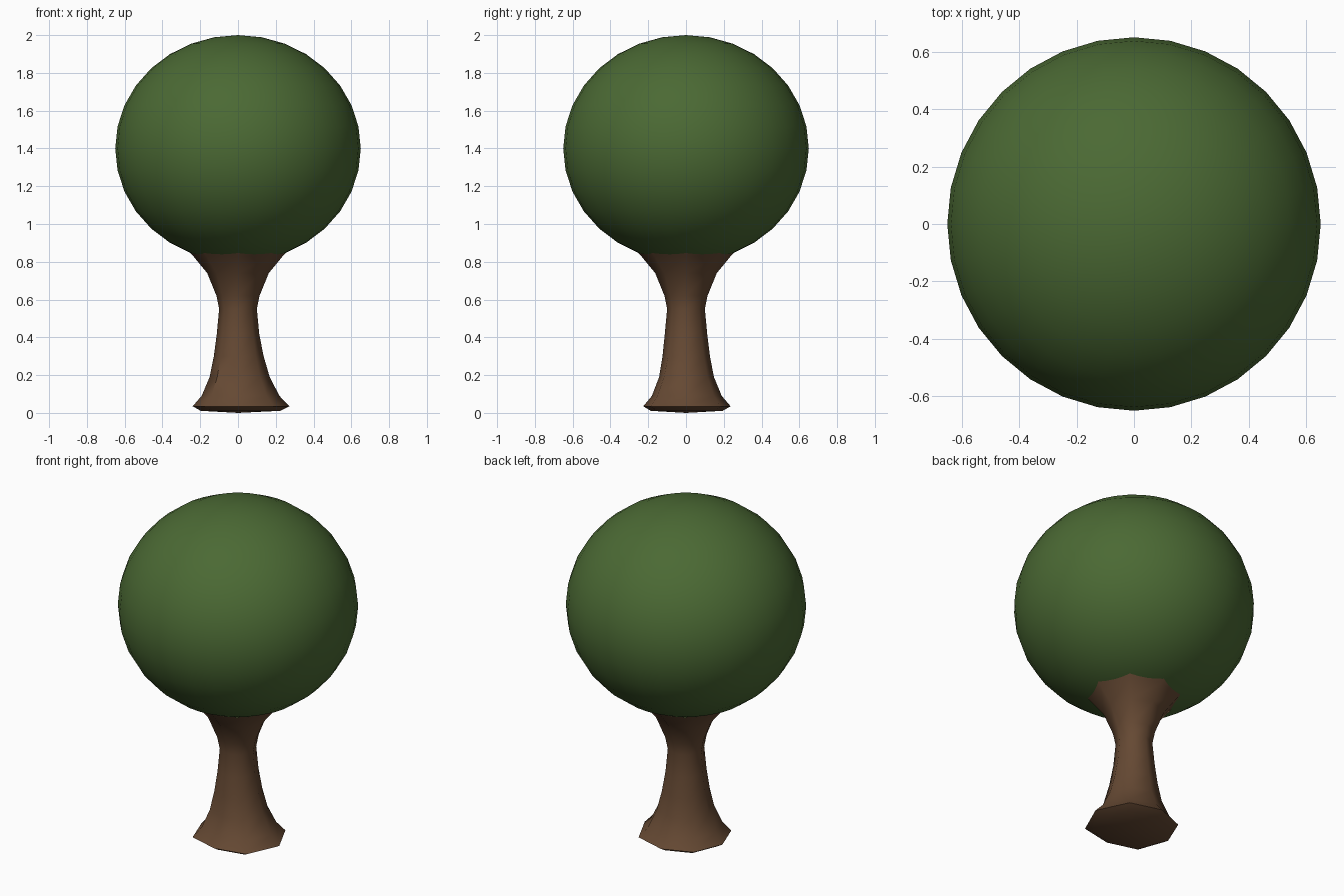
import bpy, bmesh, math

if "Cube" in bpy.data.objects:
    bpy.data.objects.remove(bpy.data.objects["Cube"])


def material(name, rgb):
    m = bpy.data.materials.new(name)
    m.diffuse_color = (*rgb, 1.0)
    m.use_nodes = True
    m.node_tree.nodes["Principled BSDF"].inputs["Base Color"].default_value = m.diffuse_color
    return m


bark = material("bark brown", (0.130, 0.066, 0.033))
leaf = material("leaf green", (0.070, 0.142, 0.034))

# Trunk: eight-sided lathe, irregular at the foot, flaring into the crown
profile = [(0.035, 0.249), (0.09, 0.200), (0.19, 0.155), (0.30, 0.130),
           (0.42, 0.112), (0.55, 0.100), (0.62, 0.114), (0.74, 0.163),
           (0.83, 0.237), (0.87, 0.272)]
foot_offsets = [0.023, 0.011, -0.013, -0.009, -0.009, 0.000, -0.023, 0.017]
bm = bmesh.new()


def ring(z, radius, weight):
    verts = []
    for i, off in enumerate(foot_offsets):
        a = i * math.pi / 4
        r = radius + off * weight
        verts.append(bm.verts.new((r * math.cos(a), r * math.sin(a), z)))
    return verts


def bridge(low, high):
    for i in range(8):
        j = (i + 1) % 8
        bm.faces.new((low[i], low[j], high[j], high[i]))


# Shallow rounded underside
rings = [ring(0.011, 0.205, 0.8)]
rings += [ring(z, r, max(0.0, 1 - (z - 0.035) / 0.35)) for z, r in profile]
for low, high in zip(rings, rings[1:]):
    bridge(low, high)
centre = bm.verts.new((0, 0, 0))
for i in range(8):
    bm.faces.new((centre, rings[0][(i + 1) % 8], rings[0][i]))
bm.faces.new(rings[-1])
bmesh.ops.recalc_face_normals(bm, faces=bm.faces)
mesh = bpy.data.meshes.new("trunk")
bm.to_mesh(mesh)
bm.free()
mesh.materials.append(bark)
trunk = bpy.data.objects.new("trunk", mesh)
bpy.context.collection.objects.link(trunk)
bpy.ops.object.select_all(action='DESELECT')
trunk.select_set(True)
bpy.context.view_layer.objects.active = trunk
bpy.ops.object.shade_smooth_by_angle(angle=math.radians(50))

# Crown: slightly flattened smooth ball
bpy.ops.mesh.primitive_uv_sphere_add(segments=32, ring_count=16, radius=1, location=(0, 0, 1.4))
crown = bpy.context.object
crown.name = "leaf_crown"
crown.scale = (0.65, 0.65, 0.6)
crown.data.materials.append(leaf)
bpy.ops.object.shade_smooth()
